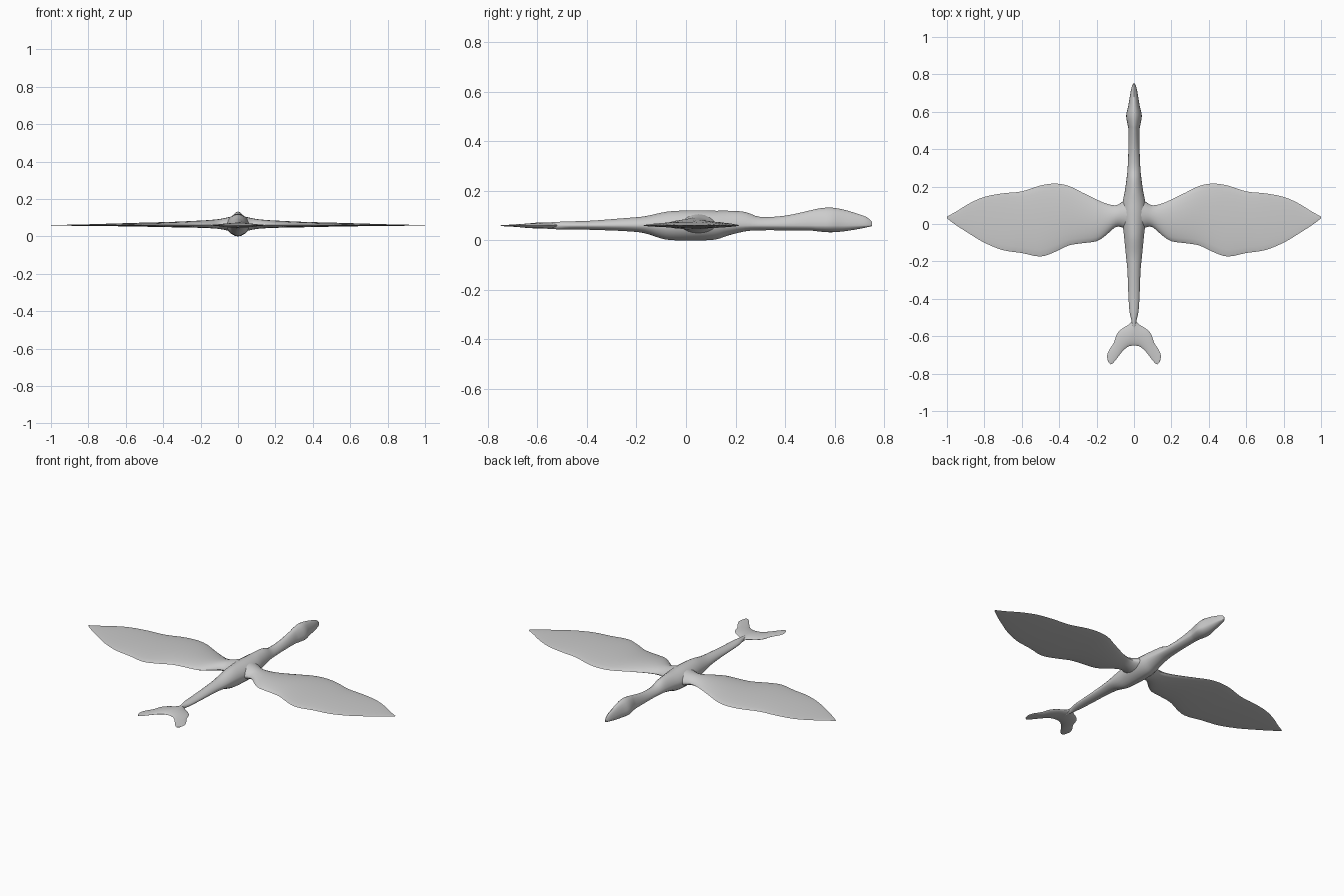
import bpy, bmesh, math

ZC = 0.06  # height of the flat wing plane


def loft(name, rings, mirror=False):
    """Skin closed rings of equal length, cap the ends, shade smooth."""
    bm = bmesh.new()
    rows = [[bm.verts.new(p) for p in r] for r in rings]
    n = len(rows[0])
    for a, b in zip(rows, rows[1:]):
        for i in range(n):
            j = (i + 1) % n
            bm.faces.new((a[i], a[j], b[j], b[i]))
    if not mirror:
        bm.faces.new(rows[0])
    bm.faces.new(rows[-1])
    bmesh.ops.recalc_face_normals(bm, faces=bm.faces)
    me = bpy.data.meshes.new(name)
    bm.to_mesh(me)
    bm.free()
    ob = bpy.data.objects.new(name, me)
    bpy.context.collection.objects.link(ob)
    bpy.ops.object.select_all(action='DESELECT')
    ob.select_set(True)
    bpy.context.view_layer.objects.active = ob
    bpy.ops.object.shade_smooth_by_angle(angle=math.radians(50))
    if mirror:
        ob.modifiers.new("Mirror", 'MIRROR').use_clip = True
    return ob


def sample(table, t):
    """Smooth (Catmull-Rom) interpolation along a table of rows."""
    k = min(int(t), len(table) - 2)
    f = t - k
    p = [table[max(0, min(len(table) - 1, k + d))] for d in (-1, 0, 1, 2)]
    return [b + 0.5 * f * (c - a + f * (2 * a - 5 * b + 4 * c - d + f * (3 * (b - c) + d - a)))
            for a, b, c, d in zip(*p)]


def refine(table, sub=3):
    return [sample(table, i / sub) for i in range((len(table) - 1) * sub + 1)]


def body_ring(y, w, lo, hi, n=20):
    pts = []
    for i in range(n):
        a = 2 * math.pi * i / n
        c, s = math.cos(a), math.sin(a)
        x = math.copysign(abs(c) ** 1.15, c) * w
        z = math.copysign(abs(s) ** 1.15, s)
        pts.append((x, y, ZC + z * ((hi - ZC) if s > 0 else (ZC - lo))))
    return pts


def blade_ring(xa, ya, xb, yb, up, down, n=10):
    """Lens section between a front point a and a back point b."""
    pts = []
    for i in range(2 * n):
        a = math.pi * i / n
        u = (1 - math.cos(a)) / 2
        s = math.sin(a)
        z = s * abs(s) ** 0.3 * (up if s > 0 else down)
        pts.append((xa + (xb - xa) * u, ya + (yb - ya) * u, ZC + z))
    return pts


# Body: y, half width, bottom, top (tail to head)
body = [(-0.60, 0.008, 0.05, 0.07), (-0.52, 0.013, 0.045, 0.075), (-0.47, 0.024, 0.045, 0.077),
        (-0.38, 0.03, 0.043, 0.08), (-0.25, 0.035, 0.038, 0.09), (-0.17, 0.043, 0.03, 0.097),
        (-0.10, 0.05, 0.008, 0.112), (-0.05, 0.055, 0.001, 0.119), (0.05, 0.065, 0.0, 0.122),
        (0.12, 0.06, 0.004, 0.12), (0.17, 0.05, 0.02, 0.12), (0.24, 0.04, 0.037, 0.115),
        (0.30, 0.034, 0.041, 0.095), (0.40, 0.03, 0.041, 0.10), (0.50, 0.03, 0.04, 0.121),
        (0.53, 0.034, 0.037, 0.128), (0.58, 0.042, 0.033, 0.133), (0.63, 0.031, 0.036, 0.126),
        (0.69, 0.021, 0.045, 0.109), (0.73, 0.013, 0.053, 0.094), (0.752, 0.003, 0.058, 0.075)]
loft("body", [body_ring(*r) for r in refine(body)])

# Wings: x, leading y, trailing y, rise, drop
wing = [(0.0, 0.16, -0.06, 0.055, 0.045), (0.06, 0.12, -0.02, 0.041, 0.028),
        (0.10, 0.10, -0.018, 0.033, 0.02), (0.15, 0.11, -0.06, 0.028, 0.016),
        (0.20, 0.131, -0.092, 0.025, 0.014), (0.28, 0.17, -0.103, 0.021, 0.012),
        (0.35, 0.204, -0.115, 0.018, 0.011), (0.42, 0.216, -0.148, 0.016, 0.009),
        (0.50, 0.206, -0.174, 0.014, 0.008), (0.60, 0.174, -0.155, 0.011, 0.006),
        (0.70, 0.164, -0.14, 0.008, 0.005), (0.80, 0.145, -0.10, 0.005, 0.004),
        (0.88, 0.11, -0.052, 0.003, 0.003), (0.95, 0.067, -0.007, 0.002, 0.002),
        (1.0, 0.04, 0.03, 0.001, 0.001)]
loft("wings", [blade_ring(x, a, x, b, u, d) for x, a, b, u, d in refine(wing)], True)

# Forked tail: front point, back point, rise, drop
fork = [(0, -0.50, 0, -0.65, 0.013, 0.012), (0.025, -0.535, 0.025, -0.653, 0.012, 0.011),
        (0.065, -0.56, 0.045, -0.665, 0.01, 0.011), (0.092, -0.59, 0.065, -0.685, 0.008, 0.009),
        (0.108, -0.635, 0.083, -0.708, 0.006, 0.006), (0.132, -0.672, 0.10, -0.73, 0.004, 0.004),
        (0.144, -0.705, 0.116, -0.747, 0.003, 0.003), (0.138, -0.738, 0.125, -0.75, 0.002, 0.002)]
loft("tail_fork", [blade_ring(*r) for r in refine(fork)], True)
